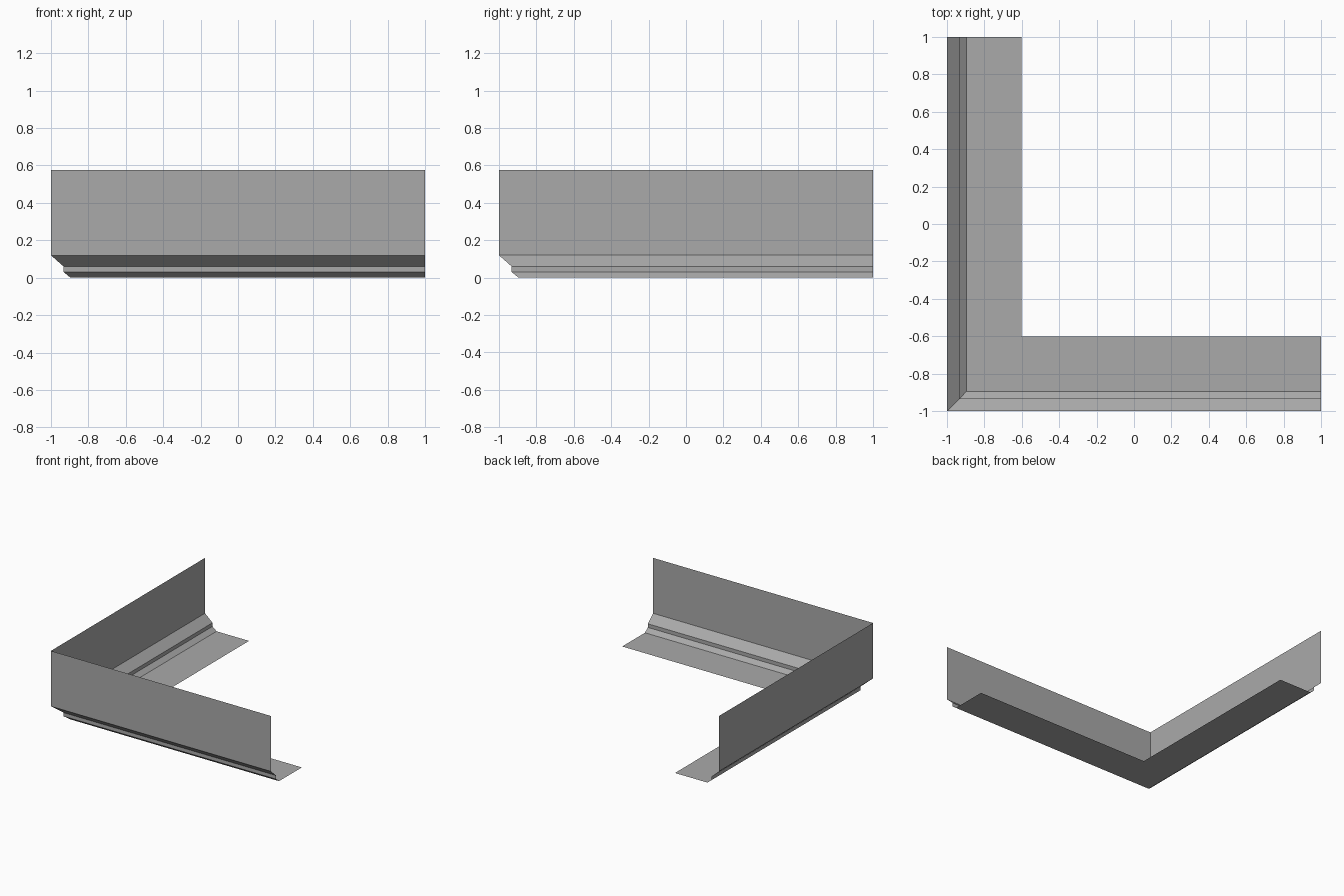
import bpy
import bmesh

cube = bpy.data.objects.get("Cube")
if cube:
    bpy.data.objects.remove(cube, do_unlink=True)

# Plain grey sheet material
GREY = (0.4, 0.4, 0.4, 1.0)
mat = bpy.data.materials.new("plain grey")
mat.use_nodes = True
mat.diffuse_color = GREY
mat.node_tree.nodes["Principled BSDF"].inputs["Base Color"].default_value = GREY

# Sheet cross-section: (inset from outer wall, height)
PROFILE = [(0, 0.575), (0, 0.12), (0.068, 0.06),
           (0.068, 0.03), (0.105, 0), (0.4, 0)]

# Sweep the profile along both legs, mitred at the corner
bm = bmesh.new()
rows = []
for inset, z in PROFILE:
    edge = inset - 1
    path = [(edge, 1, z), (edge, edge, z), (1, edge, z)]
    rows.append([bm.verts.new(p) for p in path])
for upper, lower in zip(rows, rows[1:]):
    for i in range(2):
        bm.faces.new((upper[i], lower[i], lower[i + 1], upper[i + 1]))
mesh = bpy.data.meshes.new("corner_trim")
bm.to_mesh(mesh)
bm.free()
mesh.materials.append(mat)
trim = bpy.data.objects.new("corner_trim", mesh)
bpy.context.collection.objects.link(trim)
